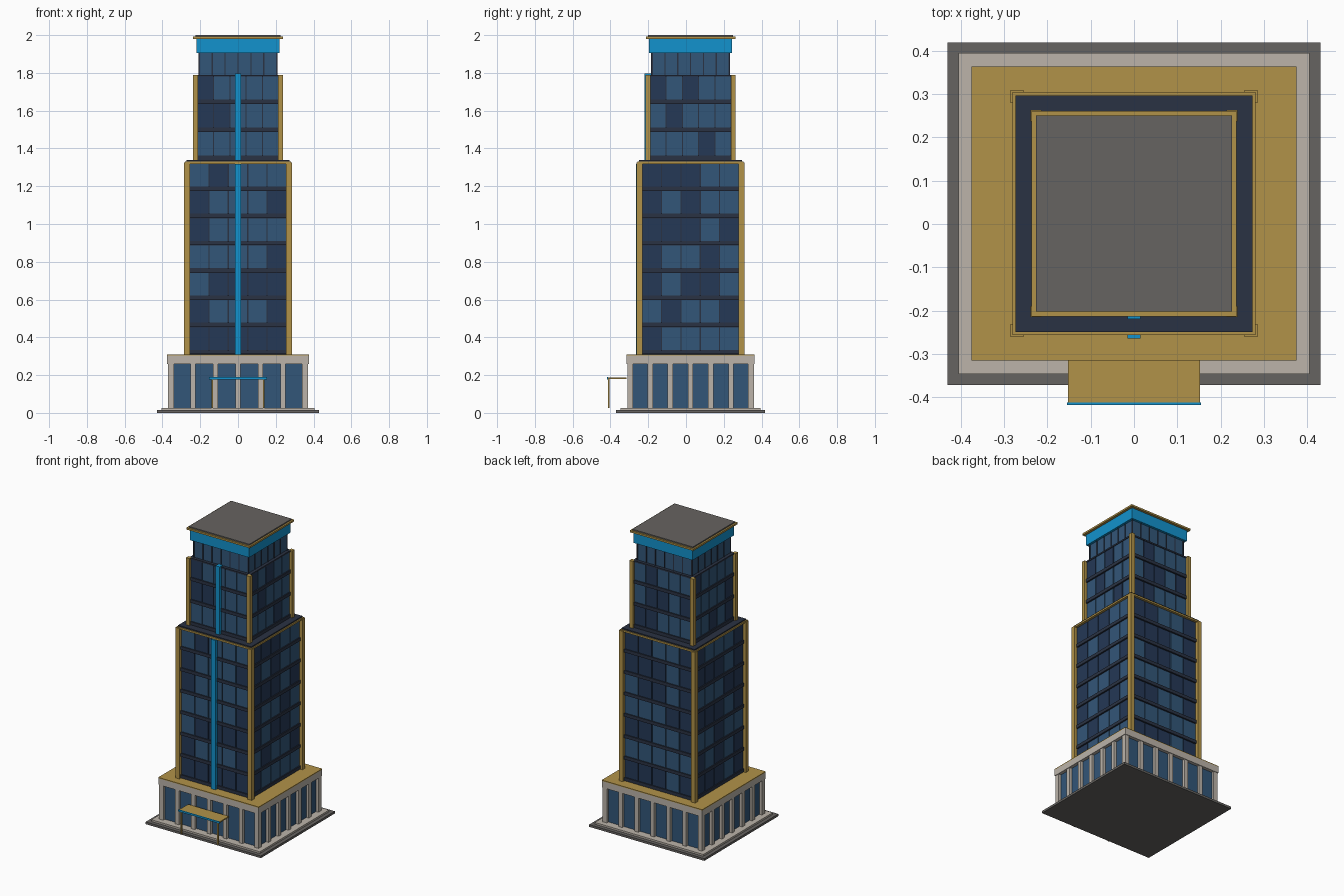
import bpy, bmesh, random
from mathutils import Matrix, Vector

if "Cube" in bpy.data.objects:
    bpy.data.objects.remove(bpy.data.objects["Cube"])

random.seed(4)
CY = 0.024  # tower axis in y


def mat(name, r, g, b):
    m = bpy.data.materials.new(name)
    m.diffuse_color = (r ** 2.2, g ** 2.2, b ** 2.2, 1)
    m.use_nodes = True
    m.node_tree.nodes["Principled BSDF"].inputs["Base Color"].default_value = m.diffuse_color
    return m


GOLD = mat("gold", .69, .57, .29)
DARK = mat("dark_frame", .18, .21, .27)
GLASS = mat("glass", .21, .34, .47)
DIM = mat("dim_glass", .16, .23, .34)
BLUE = mat("blue", .10, .57, .80)
STONE = mat("stone", .73, .70, .66)
GREY = mat("grey", .40, .39, .38)


def boxes(name, items, material):
    """One object from many (x0, x1, y0, y1, z0, z1) boxes."""
    bm = bmesh.new()
    for x0, x1, y0, y1, z0, z1 in items:
        c = Vector((x0 + x1, y0 + y1, z0 + z1)) / 2
        s = Matrix.Diagonal((x1 - x0, y1 - y0, z1 - z0, 1))
        bmesh.ops.create_cube(bm, size=1, matrix=Matrix.Translation(c) @ s)
    me = bpy.data.meshes.new(name)
    bm.to_mesh(me)
    bm.free()
    me.materials.append(material)
    ob = bpy.data.objects.new(name, me)
    bpy.context.collection.objects.link(ob)
    return ob


def block(h, z0, z1, hy=None):
    hy = hy or h
    return (-h, h, CY - hy, CY + hy, z0, z1)


def on_side(side, u0, u1, d0, d1, z0, z1, shrink=0):
    """Box on facade 0..3: u runs along the wall, d is distance from the axis."""
    d0, d1 = d0 - shrink, d1 - shrink
    if side == 0:
        return (u0, u1, CY - d1, CY - d0, z0, z1)
    if side == 1:
        return (d0, d1, CY + u0, CY + u1, z0, z1)
    if side == 2:
        return (-u1, -u0, CY + d0, CY + d1, z0, z1)
    return (-d1, -d0, CY - u1, CY - u0, z0, z1)


def corners(outer, size, z0, z1):
    c = outer - size / 2
    h = size / 2
    return [(sx * c - h, sx * c + h, CY + sy * c - h, CY + sy * c + h, z0, z1)
            for sx in (-1, 1) for sy in (-1, 1)]


def tower(name, half, face, outer, z0, z1, floors, bays=5):
    """Core, randomly tinted windows, spandrel bands and gold corner piers."""
    boxes(name + "_core", [block(face - .006, z0, z1)], DARK)
    panes = {0: [], 1: []}
    bands = []
    fh, bw = (z1 - z0) / floors, 2 * half / bays
    for s in range(4):
        for f in range(floors):
            z = z0 + f * fh
            bands.append(on_side(s, -half, half, face - .01, face + .007, z + .002, z + .024))
            for b in range(bays):
                u = -half + b * bw
                panes[random.random() < .42].append(
                    on_side(s, u + .003, u + bw - .003, face - .01, face, z + .024, z + fh - .001))
    boxes(name + "_windows", panes[0], GLASS)
    boxes(name + "_dim_windows", panes[1], DIM)
    boxes(name + "_spandrels", bands, DARK)
    boxes(name + "_corner_piers", corners(outer, outer - half + .002, z0, z1 + .005), GOLD)


# ground slabs
boxes("plaza_slab", [block(.43, 0, .015, .395)], GREY)
boxes("plinth_step", [block(.405, .015, .027, .37)], STONE)

# podium: glass hall, columns, cornice, gold roof
PX, PY = .375, .339
boxes("podium_glass", [block(PX - .022, .027, .262, PY - .022)], GLASS)
cols = []
for s in range(4):
    hu, hd = (PX, PY) if s % 2 == 0 else (PY, PX)
    for i in range(7):
        u = (hu - .018) * (i / 3 - 1)
        cols.append(on_side(s, u - .014, u + .014, hd - .035, hd - .004, .027, .262))
boxes("podium_columns", cols, STONE)
boxes("podium_cornice", [block(PX, .26, .303, PY)], STONE)
boxes("podium_roof", [block(PX, .303, .309, PY)], GOLD)

# entrance canopy
front = CY - PY
boxes("canopy", [(-.152, .152, -.412, front, .179, .187)], GOLD)
boxes("canopy_edge", [(-.154, .154, -.418, -.412, .177, .189)], BLUE)
boxes("canopy_posts", [(s * .137 - .004, s * .137 + .004, -.412, -.404, .027, .18)
                       for s in (-1, 1)], GOLD)

# main shaft and upper setback
tower("shaft", .257, .264, .285, .309, 1.32, 7)
boxes("shaft_trim", [block(.28, 1.318, 1.33)], GOLD)
boxes("shaft_cap", [block(.273, 1.329, 1.338)], DARK)
tower("setback", .215, .221, .239, 1.338, 1.785, 3)
boxes("setback_cap", [block(.225, 1.78, 1.79)], DARK)

# blue fins on the front
boxes("front_fins", [(-.015, .015, CY - .288, CY - .255, .309, 1.318),
                     (-.015, .015, CY - .243, CY - .21, 1.338, 1.797)], BLUE)

# crown
boxes("crown_glass", [block(.204, 1.785, 1.91)], GLASS)
boxes("crown_mullions", [on_side(s, u - .003, u + .003, .2, .208, 1.79, 1.908)
                         for s in range(4) for u in [(i / 3 - 1) * .204 for i in range(7)]], DARK)
boxes("crown_band", [block(.22, 1.906, 1.981)], BLUE)
boxes("crown_trim", [block(.237, 1.98, 1.992)], GOLD)
boxes("roof", [block(.226, 1.99, 2.0)], GREY)
